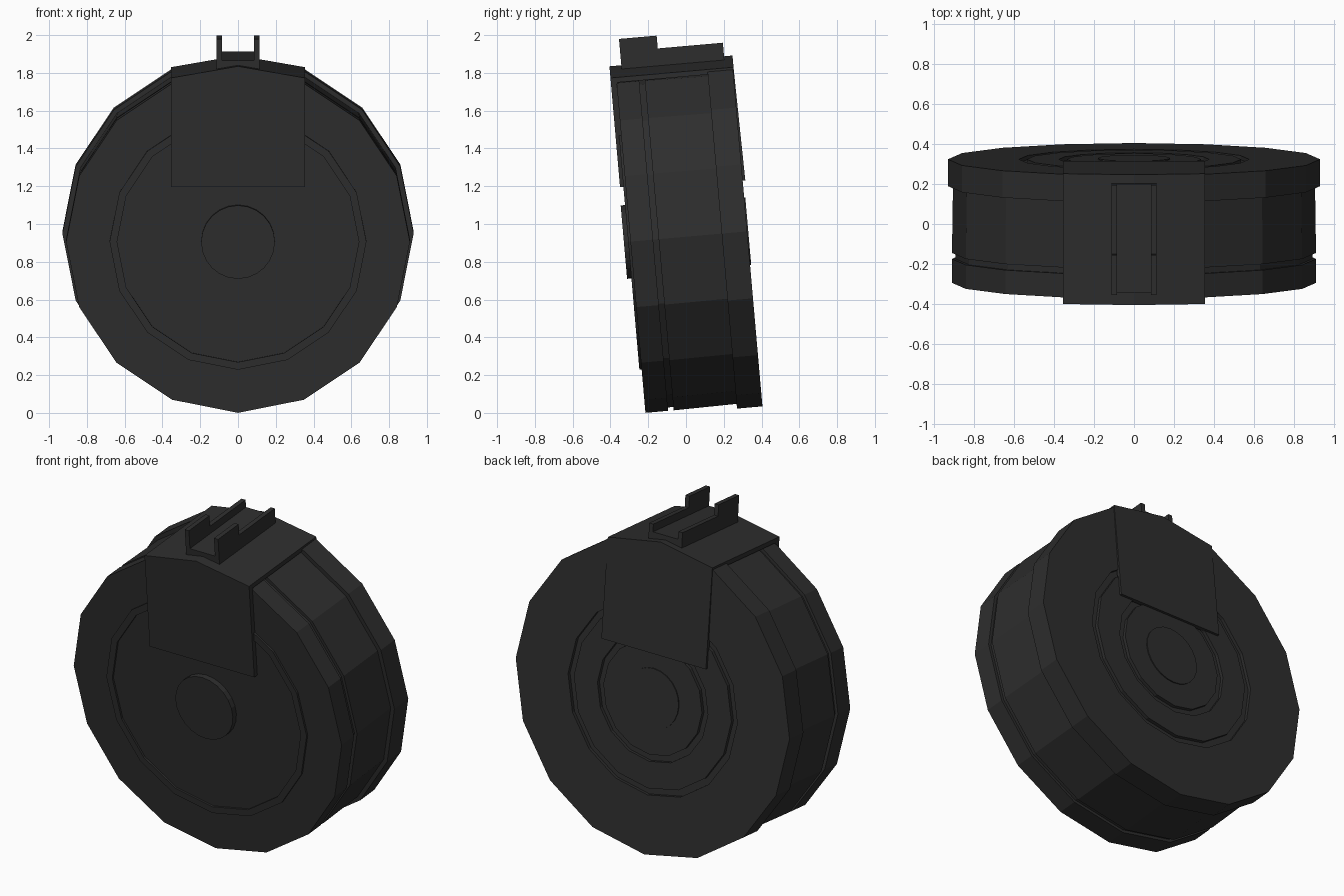
import bpy, bmesh, math
from mathutils import Matrix

if "Cube" in bpy.data.objects:
    bpy.data.objects.remove(bpy.data.objects["Cube"])

# Single dark finish
mat = bpy.data.materials.new("dark_polymer")
mat.diffuse_color = (0.027, 0.027, 0.027, 1)
mat.use_nodes = True
mat.node_tree.nodes["Principled BSDF"].inputs["Base Color"].default_value = mat.diffuse_color

# Everything is built in (x, depth, height) around the drum axis, then tilted
PLACE = Matrix.Translation((0, -0.294, 0.907)) @ Matrix.Rotation(math.radians(5), 4, 'X')


def finish(name, bm):
    bmesh.ops.recalc_face_normals(bm, faces=bm.faces)
    me = bpy.data.meshes.new(name)
    bm.to_mesh(me)
    bm.free()
    me.transform(PLACE)
    me.materials.append(mat)
    ob = bpy.data.objects.new(name, me)
    bpy.context.collection.objects.link(ob)
    return ob


def lathe(name, profile, sides):
    """Revolve (depth, radius) points; first and last rings are capped."""
    bm = bmesh.new()
    rings = []
    for d, r in profile:
        rings.append([bm.verts.new((r * math.sin(2 * math.pi * i / sides), d,
                                    r * math.cos(2 * math.pi * i / sides)))
                      for i in range(sides)])
    for a, b in zip(rings, rings[1:]):
        for i in range(sides):
            j = (i + 1) % sides
            bm.faces.new((a[i], a[j], b[j], b[i]))
    bm.faces.new(rings[0])
    bm.faces.new(rings[-1])
    return finish(name, bm)


def prism(name, outline, to3d, a, b):
    """Extrude a 2D outline between a and b along the remaining axis."""
    bm = bmesh.new()
    lo = [bm.verts.new(to3d(p, a)) for p in outline]
    hi = [bm.verts.new(to3d(p, b)) for p in outline]
    n = len(outline)
    bm.faces.new(lo)
    bm.faces.new(hi)
    for i in range(n):
        j = (i + 1) % n
        bm.faces.new((lo[i], lo[j], hi[j], hi[i]))
    return finish(name, bm)


def along_depth(p, t):
    return (p[0], t, p[1])


def along_x(p, t):
    return (t, p[0], p[1])


# Drum: front ridge, seam groove, rear rim and rear face grooves
lathe("drum_body", [
    (0, 0.64), (-0.012, 0.64), (-0.012, 0.68), (0, 0.68), (0, 0.91),
    (0.12, 0.91), (0.12, 0.892), (0.15, 0.892), (0.15, 0.91),
    (0.485, 0.905), (0.485, 0.93), (0.62, 0.93),
    (0.62, 0.575), (0.60, 0.575), (0.60, 0.535), (0.62, 0.535),
    (0.62, 0.375), (0.60, 0.375), (0.60, 0.335), (0.62, 0.335)], 16)

# Centre caps
lathe("front_hub", [(0.01, 0.195), (-0.035, 0.195)], 24)
lathe("rear_hub", [(0.61, 0.18), (0.626, 0.18)], 24)

# Cover that wraps over the top: roof, front plate and tapered rear plate
W, EAVE, RIDGE = 0.355, 0.872, 0.934
prism("cover_roof", [(-W, 0.845), (W, 0.845), (W, EAVE), (0, RIDGE), (-W, EAVE)],
      along_depth, -0.03, 0.624)
prism("cover_front", [(-W, 0.292), (W, 0.292), (W, EAVE), (0, RIDGE), (-W, EAVE)],
      along_depth, -0.03, 0.005)
prism("cover_rear", [(0.61, 0.27), (0.634, 0.27), (0.624, 0.86), (0.61, 0.86)],
      along_x, -W, W)

# Feed channel: floor and two stepped rails
prism("feed_floor", [(0.033, 0.88), (0.579, 0.88), (0.579, 0.96), (0.033, 0.96)],
      along_x, -0.1, 0.1)
rail = [(0.033, 0.88), (0.579, 0.88), (0.579, 1.006), (0.233, 1.006),
        (0.233, 1.074), (0.033, 1.074)]
for side, s in (("left", -1), ("right", 1)):
    prism("feed_rail_" + side, rail, along_x, s * 0.085, s * 0.113)
